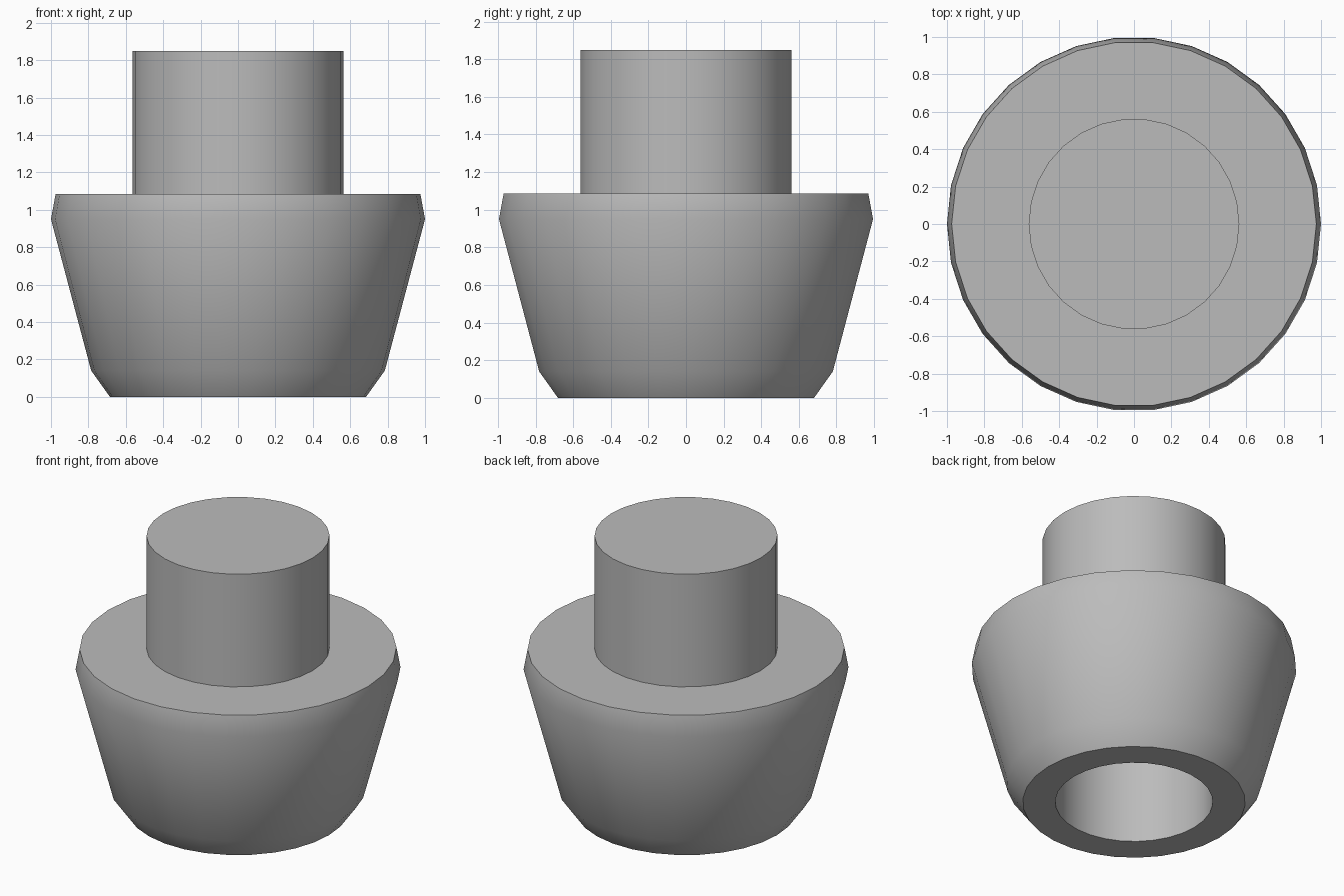
import bpy
import bmesh
from math import radians, tau

SIDES = 30

cube = bpy.data.objects.get("Cube")
if cube:
    bpy.data.objects.remove(cube, do_unlink=True)

grey = bpy.data.materials.new("plain grey")
grey.use_nodes = True
colour = (0.5, 0.5, 0.5, 1)
grey.diffuse_color = colour
grey.node_tree.nodes["Principled BSDF"].inputs["Base Color"].default_value = colour


def lathe(name, profile):
    """Spin a (radius, height) profile about z; cap any open end with one face."""
    bm = bmesh.new()
    verts = [bm.verts.new((r, 0, z)) for r, z in profile]
    edges = [bm.edges.new(pair) for pair in zip(verts, verts[1:])]
    bmesh.ops.spin(bm, geom=verts + edges, cent=(0, 0, 0), axis=(0, 0, 1),
                   angle=tau, steps=SIDES, use_duplicate=False)
    bmesh.ops.remove_doubles(bm, verts=bm.verts, dist=0.0005)
    rim = [e for e in bm.edges if e.is_boundary]
    bmesh.ops.holes_fill(bm, edges=rim, sides=0)
    bmesh.ops.recalc_face_normals(bm, faces=bm.faces)
    mesh = bpy.data.meshes.new(name)
    bm.to_mesh(mesh)
    bm.free()
    mesh.materials.append(grey)
    obj = bpy.data.objects.new(name, mesh)
    bpy.context.collection.objects.link(obj)
    bpy.ops.object.select_all(action="DESELECT")
    obj.select_set(True)
    bpy.context.view_layer.objects.active = obj
    bpy.ops.object.shade_smooth_by_angle(angle=radians(30))
    return obj


# Tapered body with a round socket underneath, and the peg rising from it
lathe("tapered_plug", [
    (0.485, 0.76),   # socket ceiling
    (0.485, 0.0),    # socket mouth
    (0.685, 0.0),    # foot
    (0.785, 0.14),   # lower chamfer
    (1.0, 0.95),     # widest ring
    (0.975, 1.085),  # shoulder rim
    (0.563, 1.085),  # peg base
    (0.563, 1.85),   # peg top
])
